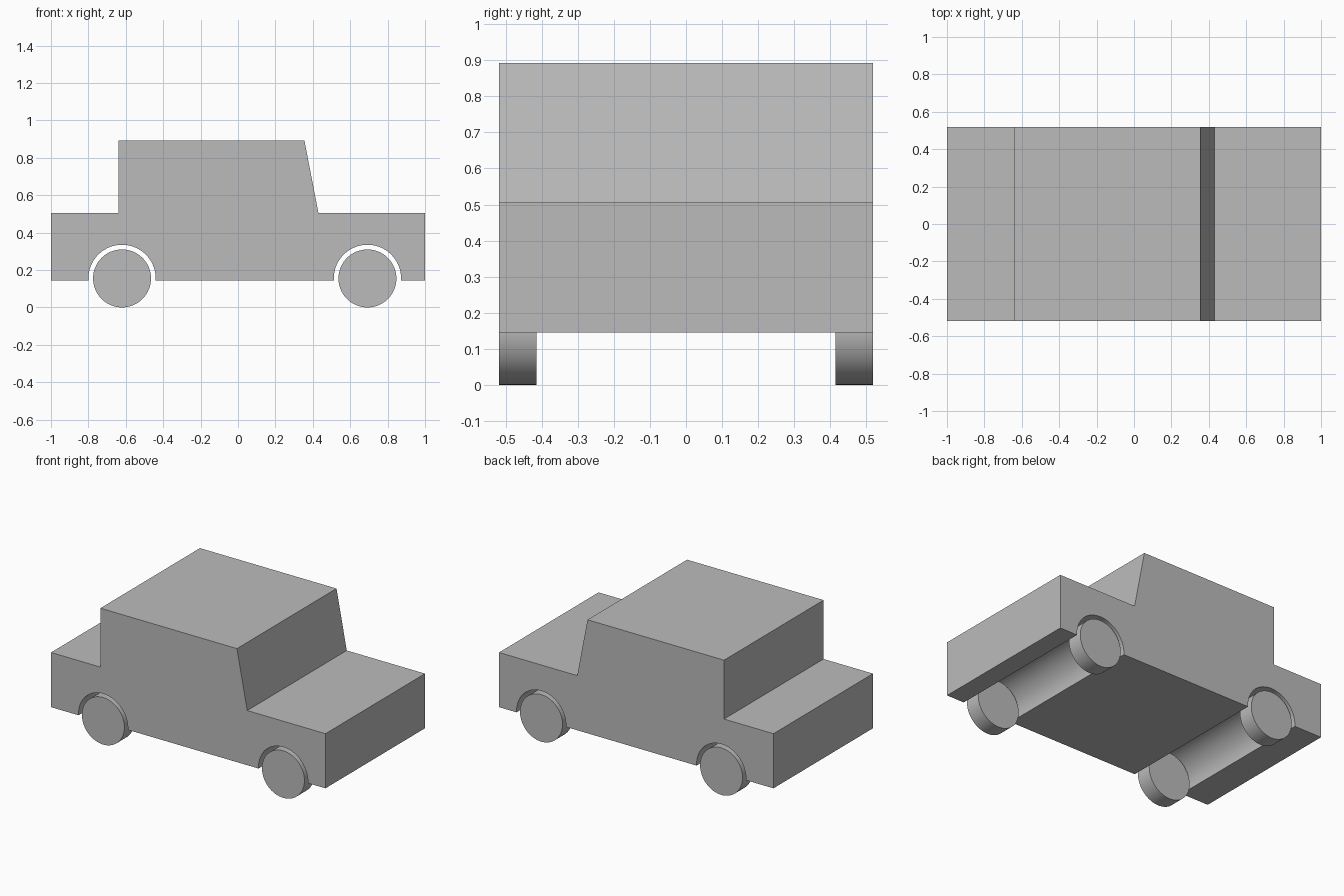
import bpy, bmesh, math
from mathutils import Matrix

cube = bpy.data.objects.get("Cube")
if cube:
    bpy.data.objects.remove(cube, do_unlink=True)

HALF_WIDTH = 0.518
FLOOR, DECK, ROOF = 0.145, 0.505, 0.893
WHEEL_R, WHEEL_W, ARCH_R = 0.155, 0.103, 0.18
REAR_X, FRONT_X = -0.62, 0.692

grey = bpy.data.materials.new("plain_grey")
grey.use_nodes = True
grey.diffuse_color = (0.5, 0.5, 0.5, 1)
grey.node_tree.nodes["Principled BSDF"].inputs["Base Color"].default_value = (0.5, 0.5, 0.5, 1)


def finish(name, bm):
    """Turn a bmesh into a grey object with smooth curves and sharp edges."""
    bmesh.ops.recalc_face_normals(bm, faces=bm.faces)
    mesh = bpy.data.meshes.new(name)
    bm.to_mesh(mesh)
    bm.free()
    mesh.materials.append(grey)
    obj = bpy.data.objects.new(name, mesh)
    bpy.context.collection.objects.link(obj)
    bpy.ops.object.select_all(action="DESELECT")
    obj.select_set(True)
    bpy.context.view_layer.objects.active = obj
    bpy.ops.object.shade_smooth_by_angle(angle=math.radians(30))
    return obj


def arch(cx, steps=40):
    """Wheel arch outline, from its rear foot over the top to its front foot."""
    foot = math.asin((FLOOR - WHEEL_R) / ARCH_R)
    angles = [math.pi - foot + (2 * foot - math.pi) * i / steps for i in range(steps + 1)]
    return [(cx + ARCH_R * math.cos(a), WHEEL_R + ARCH_R * math.sin(a)) for a in angles]


# Body: side profile with both arches, extruded across the full width
profile = [(-1, FLOOR), *arch(REAR_X), *arch(FRONT_X), (1, FLOOR), (1, DECK),
           (0.43, DECK), (0.355, ROOF), (-0.64, ROOF), (-0.64, DECK), (-1, DECK)]
bm = bmesh.new()
side = bm.faces.new([bm.verts.new((x, -HALF_WIDTH, z)) for x, z in profile])
extruded = bmesh.ops.extrude_face_region(bm, geom=[side], use_keep_orig=True)
moved = [v for v in extruded["geom"] if isinstance(v, bmesh.types.BMVert)]
bmesh.ops.translate(bm, verts=moved, vec=(0, 2 * HALF_WIDTH, 0))
finish("body", bm)

# Wheels: plain discs flush with the body sides
for end, x in (("rear", REAR_X), ("front", FRONT_X)):
    for hand, sign in (("right", -1), ("left", 1)):
        bm = bmesh.new()
        y = sign * (HALF_WIDTH - WHEEL_W / 2)
        place = Matrix.Translation((x, y, WHEEL_R)) @ Matrix.Rotation(math.pi / 2, 4, "X")
        bmesh.ops.create_cone(bm, cap_ends=True, segments=64, radius1=WHEEL_R,
                              radius2=WHEEL_R, depth=WHEEL_W, matrix=place)
        finish(f"{end}_{hand}_wheel", bm)
